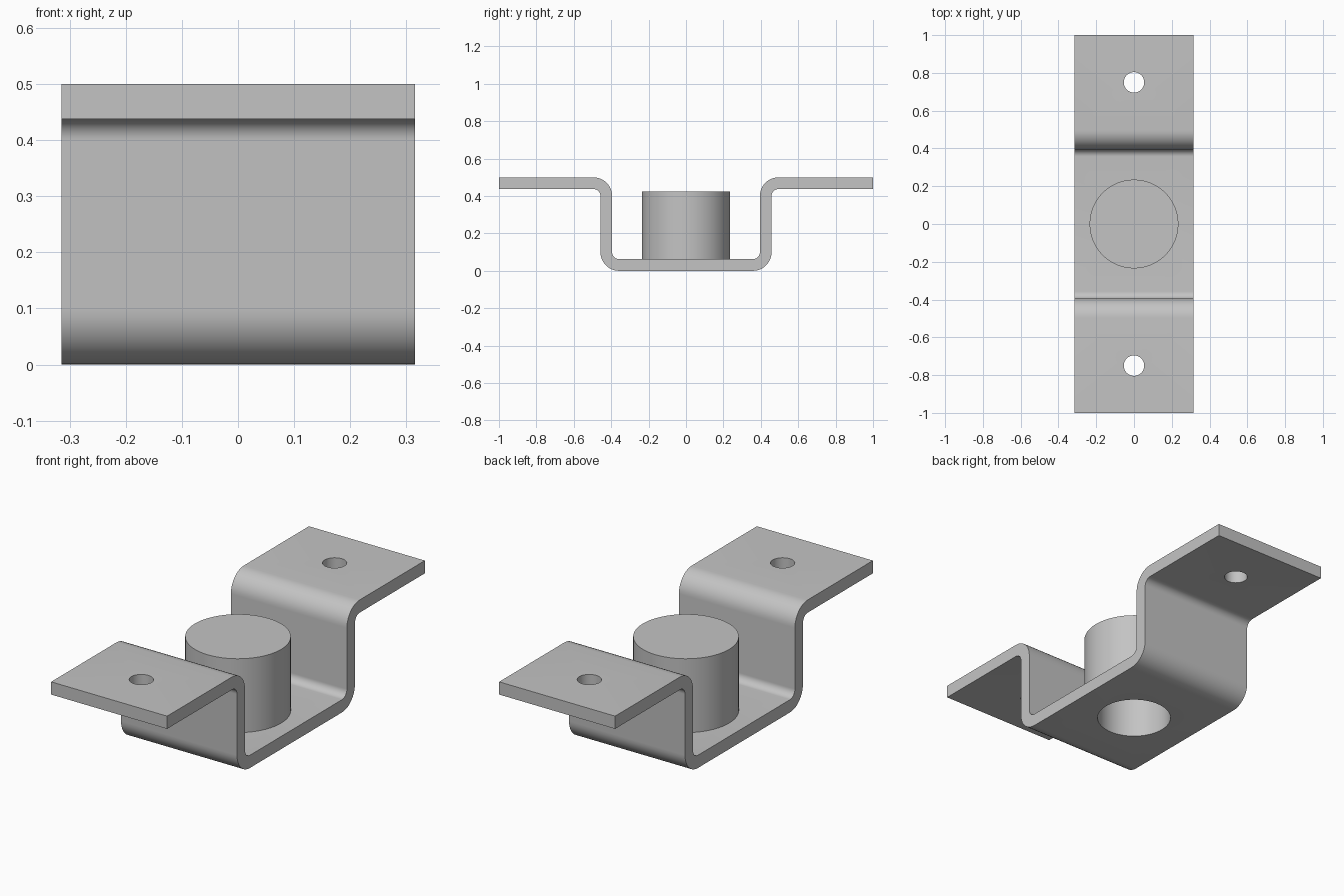
import bpy, bmesh
from math import sin, cos, radians, pi
from mathutils import Matrix, Vector

if "Cube" in bpy.data.objects:
    bpy.data.objects.remove(bpy.data.objects["Cube"], do_unlink=True)

WIDTH, T = 0.63, 0.0625          # strip width, sheet thickness
HEIGHT, WALL = 0.5, 0.395        # overall height, inner wall position
R_OUT = 0.1                      # outside bend radius
R_IN = R_OUT - T
BOSS_R, BOSS_TOP = 0.235, 0.425

grey = bpy.data.materials.new("plain grey metal")
COLOUR = (0.55, 0.55, 0.55, 1)
grey.diffuse_color = COLOUR
grey.use_nodes = True
grey.node_tree.nodes["Principled BSDF"].inputs["Base Color"].default_value = COLOUR


def make_object(name, bm):
    bmesh.ops.recalc_face_normals(bm, faces=bm.faces)
    mesh = bpy.data.meshes.new(name)
    bm.to_mesh(mesh)
    bm.free()
    mesh.materials.append(grey)
    obj = bpy.data.objects.new(name, mesh)
    bpy.context.collection.objects.link(obj)
    return obj


def arc(cy, cz, r, start, end, steps=10):
    angles = [radians(start + (end - start) * i / steps) for i in range(steps + 1)]
    return [(cy + r * cos(a), cz + r * sin(a)) for a in angles]


def drill(target, y, radius):
    bm = bmesh.new()
    bmesh.ops.create_cone(bm, cap_ends=True, segments=64, radius1=radius,
                          radius2=radius, depth=2, matrix=Matrix.Translation((0, y, 0)))
    cutter = make_object("hole_cutter", bm)
    cutter.hide_render = True
    mod = target.modifiers.new("hole", 'BOOLEAN')
    mod.operation, mod.solver, mod.object = 'DIFFERENCE', 'EXACT', cutter
    bpy.context.view_layer.objects.active = target
    bpy.ops.object.modifier_apply(modifier=mod.name)
    bpy.data.objects.remove(cutter, do_unlink=True)


def smooth(obj):
    bpy.ops.object.select_all(action='DESELECT')
    obj.select_set(True)
    bpy.context.view_layer.objects.active = obj
    bpy.ops.object.shade_smooth_by_angle(angle=radians(30))


# Bent strip: half of the upper and lower outlines, mirrored in y, then extruded
low_y, high_y = WALL + T - R_OUT, WALL + R_OUT
low_z, high_z = R_OUT, HEIGHT - R_OUT
under = arc(low_y, low_z, R_OUT, -90, 0) + arc(high_y, high_z, R_IN, 180, 90) + [(1, HEIGHT - T)]
over = [(1, HEIGHT)] + arc(high_y, high_z, R_OUT, 90, 180) + arc(low_y, low_z, R_IN, 0, -90)
half = under + over
outline = half + [(-y, z) for y, z in reversed(half)]

bm = bmesh.new()
side = bm.faces.new([bm.verts.new((-WIDTH / 2, y, z)) for y, z in outline])
swept = bmesh.ops.extrude_face_region(bm, geom=[side])["geom"]
bmesh.ops.translate(bm, vec=(WIDTH, 0, 0),
                    verts=[v for v in swept if isinstance(v, bmesh.types.BMVert)])
bracket = make_object("bent_bracket", bm)

# Mounting holes and the opening under the boss
for y, radius in ((-0.75, 0.054), (0.75, 0.054), (0, BOSS_R - T)):
    drill(bracket, y, radius)
smooth(bracket)

# Hollow boss: closed on top, open below
profile = [(BOSS_R - T, T), (BOSS_R, T), (BOSS_R, BOSS_TOP), (0, BOSS_TOP)]
cavity = [(0, BOSS_TOP - T), (BOSS_R - T, BOSS_TOP - T), (BOSS_R - T, T)]
bm = bmesh.new()
for points in (profile, cavity):
    verts = [bm.verts.new((r, 0, z)) for r, z in points]
    edges = [bm.edges.new(pair) for pair in zip(verts, verts[1:])]
    bmesh.ops.spin(bm, geom=verts + edges, cent=Vector(), axis=(0, 0, 1),
                   angle=2 * pi, steps=64)
bmesh.ops.remove_doubles(bm, verts=bm.verts, dist=0.0001)
smooth(make_object("hollow_boss", bm))
